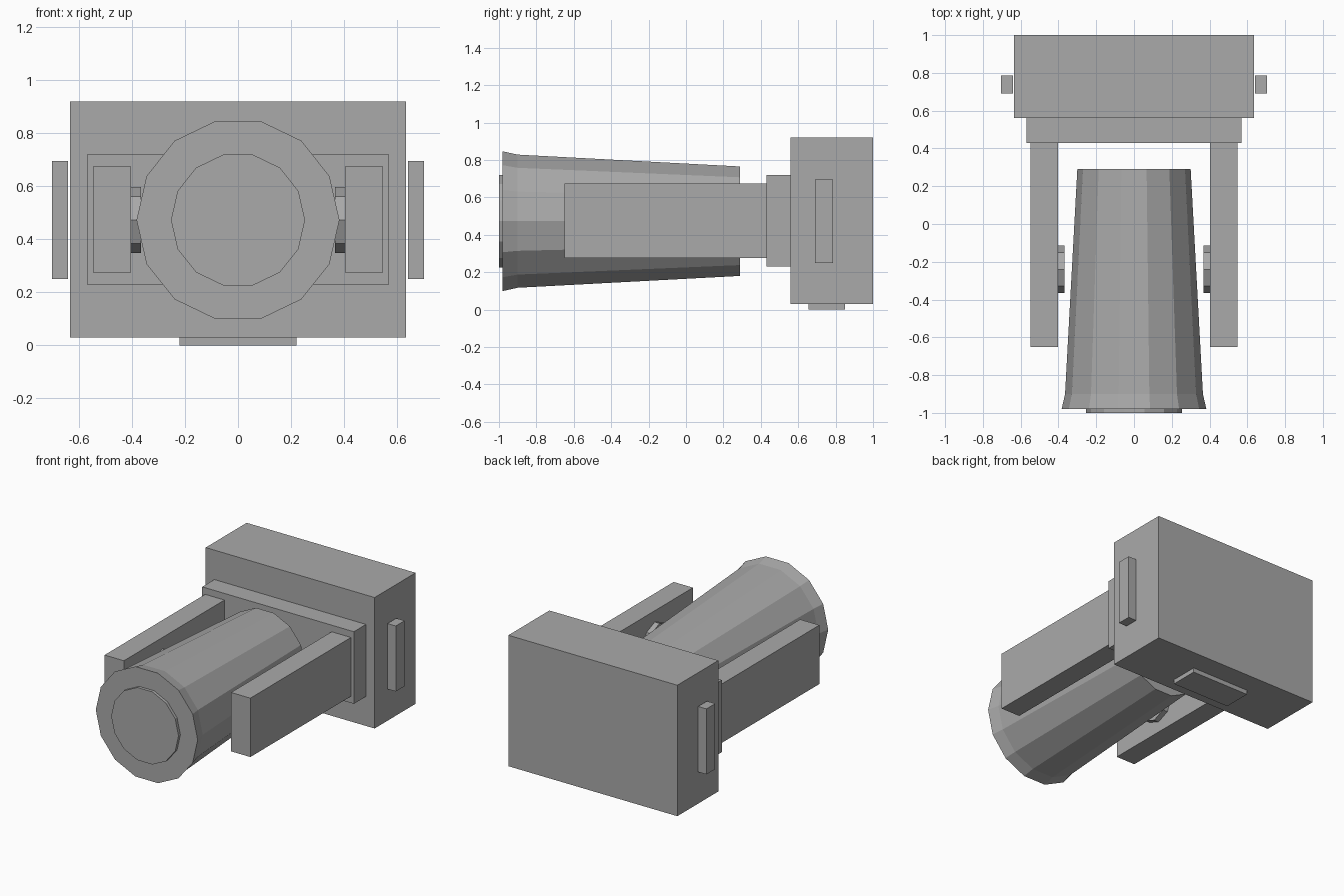
import bpy, bmesh, math
from mathutils import Vector

if "Cube" in bpy.data.objects:
    bpy.data.objects.remove(bpy.data.objects["Cube"])

grey = bpy.data.materials.new("plain grey")
grey.diffuse_color = (0.4, 0.4, 0.4, 1)
grey.use_nodes = True
grey.node_tree.nodes["Principled BSDF"].inputs["Base Color"].default_value = grey.diffuse_color


def finish(name, bm):
    bmesh.ops.recalc_face_normals(bm, faces=bm.faces[:])
    mesh = bpy.data.meshes.new(name)
    bm.to_mesh(mesh)
    bm.free()
    mesh.materials.append(grey)
    obj = bpy.data.objects.new(name, mesh)
    bpy.context.collection.objects.link(obj)
    return obj


def box(name, x, y, z):
    """Box from (min, max) pairs."""
    bm = bmesh.new()
    bmesh.ops.create_cube(bm, size=1)
    for v in bm.verts:
        v.co = Vector([(a + b) / 2 + c * (b - a) for (a, b), c in zip((x, y, z), v.co)])
    return finish(name, bm)


def lathe(name, axis, centre, rings, sides):
    """Capped faceted tube along x or y; rings are (position, radius)."""
    bm = bmesh.new()
    loops = []
    for p, r in rings:
        loop = []
        for i in range(sides):
            a = 2 * math.pi * i / sides
            u, w = r * math.cos(a), r * math.sin(a)
            co = (p, centre[0] + u, centre[1] + w) if axis == "x" else (centre[0] + u, p, centre[1] + w)
            loop.append(bm.verts.new(co))
        loops.append(loop)
    for a, b in zip(loops, loops[1:]):
        for i in range(sides):
            j = (i + 1) % sides
            bm.faces.new((a[i], a[j], b[j], b[i]))
    bm.faces.new(loops[0])
    bm.faces.new(loops[-1])
    return finish(name, bm)


AXIS_Z = 0.473

# Rear housing, its front plate and the foot plate
box("rear_housing", (-0.635, 0.635), (0.56, 1.0), (0.03, 0.92))
box("front_plate", (-0.57, 0.57), (0.43, 0.56), (0.23, 0.72))
box("foot_plate", (-0.22, 0.22), (0.655, 0.85), (0.0, 0.03))

# Tapered barrel with flared rim, and the raised front disc
lathe("barrel", "y", (0, AXIS_Z), [(-0.98, 0.383), (-0.90, 0.365), (0.29, 0.30)], 14)
lathe("front_disc", "y", (0, AXIS_Z), [(-1.0, 0.253), (-0.98, 0.253)], 14)

# Mirrored arms, pivots and side handles
for side, s in (("left", -1), ("right", 1)):
    def span(a, b):
        return tuple(sorted((s * a, s * b)))
    box(side + "_arm", span(0.403, 0.548), (-0.65, 0.43), (0.275, 0.675))
    box(side + "_handle", span(0.641, 0.703), (0.69, 0.785), (0.25, 0.695))
    lathe(side + "_pivot", "x", (-0.24, AXIS_Z), [(s * 0.367, 0.125), (s * 0.403, 0.125)], 8)
